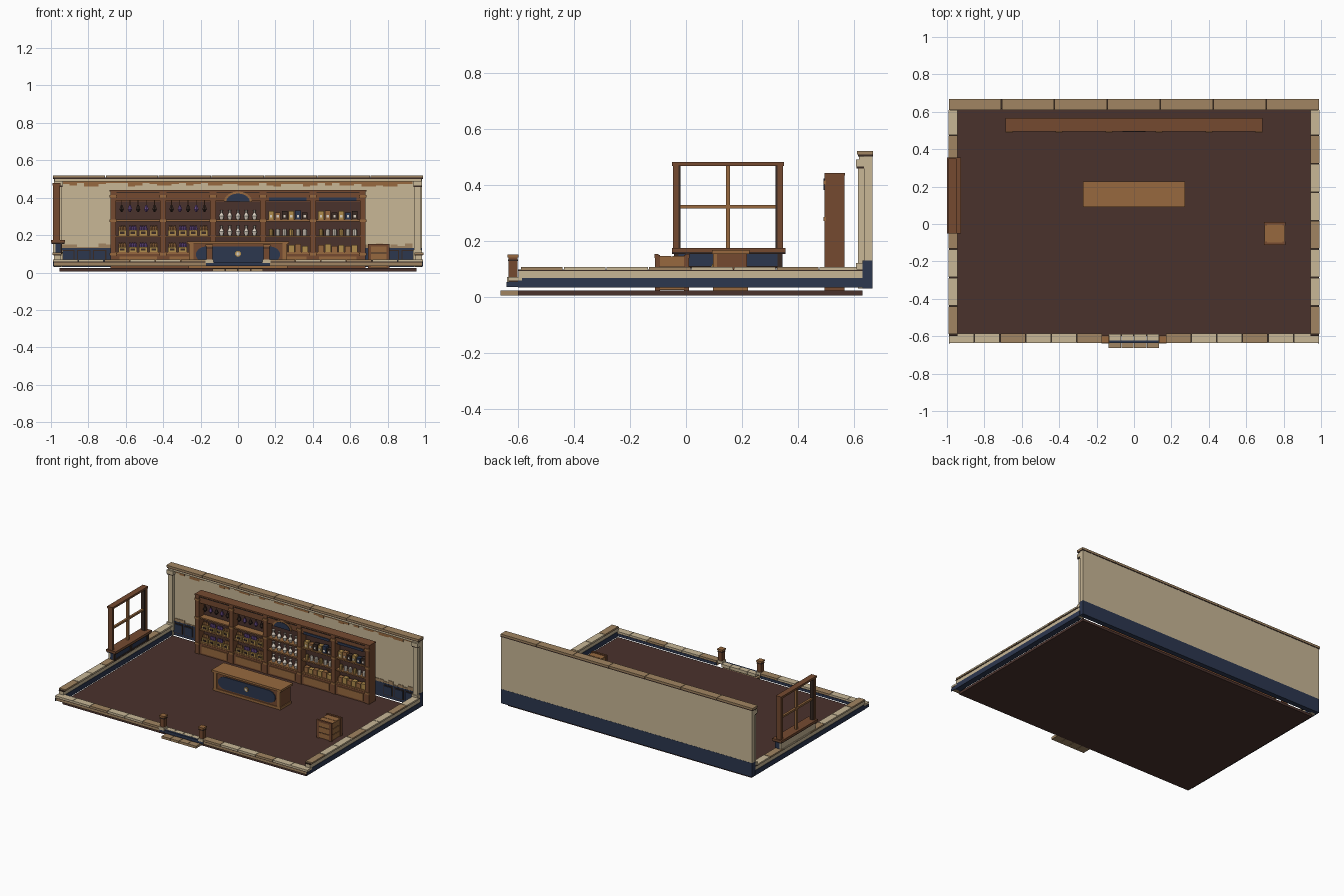
import bpy, bmesh, math, random
from mathutils import Matrix, Vector

random.seed(4)
if "Cube" in bpy.data.objects:
    bpy.data.objects.remove(bpy.data.objects["Cube"])

COLOURS = {
    "floor_brown": "4a322c", "cream_stone": "c8b796", "tan_stone": "a18562",
    "navy_paint": "2c374f", "wood": "754a30", "light_wood": "97693f",
    "dark_trim": "382a24", "white_glaze": "dcd2c4", "purple_herb": "664a86",
    "gold": "b08c4c"}
MATS = {}


def linear(c):
    return c / 12.92 if c <= 0.04045 else ((c + 0.055) / 1.055) ** 2.4


for name, code in COLOURS.items():
    rgba = [linear(int(code[i:i + 2], 16) / 255) for i in (0, 2, 4)] + [1]
    m = bpy.data.materials.new(name)
    m.use_nodes = True
    m.diffuse_color = rgba
    m.node_tree.nodes["Principled BSDF"].inputs["Base Color"].default_value = rgba
    MATS[name] = m
FLOOR, CREAM, TAN, NAVY, WOOD, LIGHT, DARK, WHITE, PURPLE, GOLD = COLOURS


class Part:
    """Collects simple solids into one named object."""

    def __init__(self, name):
        self.name, self.bm, self.mats = name, bmesh.new(), []

    def paint(self, verts, mat):
        if mat not in self.mats:
            self.mats.append(mat)
        for f in {f for v in verts for f in v.link_faces}:
            f.material_index = self.mats.index(mat)

    def box(self, mat, x, y, z):
        size = [b - a for a, b in (x, y, z)]
        mid = Vector([(a + b) / 2 for a, b in (x, y, z)])
        mtx = Matrix.Translation(mid) @ Matrix.Diagonal(size + [1])
        self.paint(bmesh.ops.create_cube(self.bm, size=1, matrix=mtx)["verts"], mat)

    def plate(self, mat, outline, y0, y1):
        # outline in the xz plane, extruded along y
        verts = [self.bm.verts.new((x, y0, z)) for x, z in outline]
        face = self.bm.faces.new(verts)
        ext = bmesh.ops.extrude_face_region(self.bm, geom=[face])["geom"]
        top = [v for v in ext if isinstance(v, bmesh.types.BMVert)]
        bmesh.ops.translate(self.bm, verts=top, vec=(0, y1 - y0, 0))
        self.paint(verts + top, mat)

    def lathe(self, mat, x, y, z, profile, sides=8):
        for (r0, h0), (r1, h1) in zip(profile, profile[1:]):
            mtx = Matrix.Translation((x, y, z + (h0 + h1) / 2))
            geo = bmesh.ops.create_cone(self.bm, cap_ends=True, segments=sides, radius1=r0,
                                        radius2=r1, depth=h1 - h0, matrix=mtx)
            self.paint(geo["verts"], mat)

    def done(self):
        bmesh.ops.recalc_face_normals(self.bm, faces=self.bm.faces)
        mesh = bpy.data.meshes.new(self.name)
        self.bm.to_mesh(mesh)
        self.bm.free()
        for m in self.mats:
            mesh.materials.append(MATS[m])
        bpy.context.collection.objects.link(bpy.data.objects.new(self.name, mesh))


def ellipse(cx, cz, rx, rz, start=0, end=2 * math.pi, n=16):
    return [(cx + rx * math.cos(start + (end - start) * i / n),
             cz + rz * math.sin(start + (end - start) * i / n)) for i in range(n)]


# Floor slab
p = Part("floor")
p.box(FLOOR, (-.955, .955), (-.6, .63), (.005, .023))
p.done()

# Back wall with wainscot, coping, worn plaster and corner pilasters
p = Part("back_wall")
p.box(CREAM, (-.985, .985), (.635, .665), (.13, .505))
p.box(NAVY, (-.985, .985), (.63, .666), (.03, .13))
p.box(DARK, (-.988, .988), (.614, .667), (.5, .507))
for i in range(7):
    x = -.99 + i * .283
    p.box(TAN, (x, x + .28), (.61, .667), (.507, .52))
p.box(CREAM, (-.98, .98), (.618, .636), (.486, .5))
for edge, way, mat in ((.486, -1, LIGHT), (.13, 1, TAN)):
    for i in range(48):
        x = -.94 + i * .039
        h = way * random.choice((.006, .012, .02, .026))
        p.box(mat, (x, x + .039), (.631, .636), sorted((edge, edge + h)))
for s in (-1, 1):
    for i in range(3):
        x = s * (.74 + i * .085)
        p.box(DARK, (x - .036, x + .036), (.626, .632), (.05, .12))
        p.box(NAVY, (x - .03, x + .03), (.622, .632), (.056, .114))
    for w, z in ((.018, (.03, .49)), (.025, (.07, .12)), (.025, (.465, .49))):
        p.box(CREAM, (s * .96 - w, s * .96 + w), (.631 - w, .64), z)
    p.box(DARK, (s * .96 - .022, s * .96 + .022), (.608, .64), (.458, .465))
p.done()

# Low side walls with alternating coping stones
for side, s in (("left", 1), ("right", -1)):
    p = Part(side + "_low_wall")

    def span(a, b):
        return sorted((s * a, s * b))
    p.box(NAVY, span(.947, .988), (-.6, .635), (.032, .067))
    p.box(CREAM, span(.95, .985), (-.598, .635), (.067, .094))
    p.box(DARK, span(.945, .987), (-.6, .63), (.092, .097))
    for i in range(8):
        y = -.588 + i * .152
        mat = TAN if i in (0, 3, 6) else CREAM
        p.box(mat, span(.943, .992), (y, min(y + .148, .61)), (.095, .106))
    p.done()

# Low front wall, open at the entrance, with gate posts
p = Part("front_low_wall")
for s in (-1, 1):
    def span(a, b):
        return sorted((s * a, s * b))
    p.box(TAN, span(.17, .985), (-.632, -.59), (.035, .055))
    p.box(NAVY, span(.984, .988), (-.64, -.588), (.034, .053))
    p.box(DARK, span(.17, .987), (-.634, -.588), (.053, .058))
    for i in range(6):
        x = .17 + i * .137
        mat = TAN if (i in (0, 3)) else CREAM
        p.box(mat, span(x, x + .134), (-.636, -.585), (.058, .07))
    p.box(NAVY, span(.17, .985), (-.592, -.587), (.035, .053))
p.done()
for side, s in (("left", 1), ("right", -1)):
    p = Part(side + "_gate_post")
    for mat, w, z in ((CREAM, .021, (.05, .07)), (WOOD, .016, (.07, .14)),
                      (DARK, .018, (.128, .133)), (LIGHT, .02, (.14, .15))):
        p.box(mat, (s * .153 - w, s * .153 + w), (-.617 - w, -.617 + w), z)
    p.done()

# Entrance steps
p = Part("entrance_steps")
p.box(NAVY, (-.17, .17), (-.636, -.622), (.034, .055))
for i in range(4):
    x = -.135 + i * .068
    p.box(TAN, (x, x + .065), (-.662, -.6), (.005, .022))
    p.box(CREAM, (x, x + .065), (-.622, -.587), (.035, .056))
p.done()

# Window standing on the right wall
p = Part("window")
p.box(NAVY, (-.975, -.945), (-.04, .345), (.1, .155))
p.box(CREAM, (-.988, -.974), (-.04, .345), (.1, .155))
p.box(DARK, (-.946, -.938), (-.03, .335), (.103, .109))
for y in (-.035, .15, .335):
    p.box(DARK, (-.95, -.94), (y - .008, y + .008), (.1, .155))
p.box(DARK, (-.997, -.927), (-.05, .355), (.153, .16))
p.box(WOOD, (-.999, -.925), (-.05, .355), (.16, .173))
for y in (-.036, .336):
    p.box(WOOD, (-.988, -.953), (y - .01, y + .01), (.17, .466))
    inner = y + .012 * (1 if y < 0 else -1)
    p.box(DARK, (-.982, -.958), (inner - .004, inner + .004), (.17, .466))
p.box(WOOD, (-.992, -.95), (-.05, .35), (.466, .48))
p.box(LIGHT, (-.978, -.962), (.143, .157), (.17, .466))
p.box(LIGHT, (-.978, -.962), (-.03, .33), (.314, .327))
p.done()

# Shelf unit: carcass, five bays, posts and headers
p = Part("shelf_unit")
p.box(WOOD, (-.683, .683), (.555, .565), (.023, .437))
p.box(FLOOR, (-.675, .675), (.551, .556), (.1, .38))
p.box(WOOD, (-.683, .683), (.5, .56), (.023, .1))
p.box(WOOD, (-.683, .683), (.5, .56), (.385, .437))
p.box(WOOD, (-.686, .686), (.494, .567), (.433, .442))
for z in (.1, .19, .274):
    p.box(LIGHT, (-.68, .68), (.502, .556), (z, z + .009))
for i in range(6):
    x = -.667 + i * .2668
    p.box(WOOD, (x - .016, x + .016), (.495, .56), (.023, .437))
    for z in (.4, .27, .09):
        p.box(LIGHT, (x - .019, x + .019), (.49, .5), (z, z + .014))
BAYS = [-.534, -.267, 0, .267, .534]
for i, x in enumerate(BAYS):
    p.box(DARK, (x - .115, x + .115), (.496, .502), (.425, .43))
    p.box(LIGHT, (x - .1, x + .1), (.495, .501), (.035, .085))
    if i > 2:
        p.box(NAVY, (x - .1, x + .1), (.495, .501), (.383, .4))
p.plate(LIGHT, ellipse(0, .378, .075, .055, 0, math.pi * 1.06), .494, .5)
p.plate(NAVY, ellipse(0, .38, .062, .042, 0, math.pi * 1.06), .491, .495)
p.done()

# Shelf goods: herbs, pots, vases, boxes and books
VASE = [(.009, 0), (.015, .02), (.006, .036), (.006, .046), (.01, .052)]
JAR = [(.012, 0), (.012, .026), (.009, .033)]
ROWS = (.109, .199, .283)
p = Part("herb_bundles_and_pots")
for bx in BAYS[:2]:
    for i in range(5):
        x = bx - .088 + i * .044
        p.box(WOOD, (x - .002, x + .002), (.517, .521), (.355, .386))
        p.lathe(PURPLE if i % 2 else DARK, x, .52, .323, [(.004, 0), (.014, .015), (.005, .038)], 6)
    for z in ROWS[:2]:
        for i in range(4):
            x = bx - .084 + i * .056
            p.box(GOLD, (x - .022, x + .022), (.505, .54), (z, z + .028))
            p.box(DARK, (x - .012, x + .012), (.502, .506), (z + .008, z + .02))
            for d in (-.013, 0, .013):
                p.lathe(PURPLE if i % 3 else LIGHT, x + d, .522, z + .028,
                        [(.009, 0), (.01, .01), (.004, .024)], 6)
p.done()
p = Part("vases")
for z in ROWS:
    for i in range(5):
        p.lathe(WHITE, BAYS[2] - .088 + i * .044, .525, z, VASE, 10)
p.done()
p = Part("boxes_books_and_jars")
for bx in BAYS[3:]:
    for i in range(6):
        x = bx - .09 + i * .036
        tall = random.choice((.038, .045, .05))
        mat = (GOLD, LIGHT, DARK, GOLD, NAVY, DARK)[i]
        p.box(mat, (x - .015, x + .015), (.508, .54), (ROWS[2], ROWS[2] + tall))
        p.box(WHITE, (x - .006, x + .006), (.505, .509), (ROWS[2] + .012, ROWS[2] + .025))
        p.lathe(WHITE if i % 3 else GOLD, x, .522, ROWS[1], JAR)
        p.box(GOLD if i % 2 else LIGHT, (x - .016, x + .016), (.508, .54),
              (ROWS[0], ROWS[0] + tall * .85))
p.done()

# Counter with painted front panel
p = Part("counter")
p.box(WOOD, (-.26, .26), (.102, .218), (.023, .152))
p.box(LIGHT, (-.272, .272), (.092, .227), (.152, .167))
p.box(LIGHT, (-.265, .265), (.097, .222), (.023, .04))
panel = (ellipse(.165, .096, .06, .044, -math.pi / 2, math.pi / 2)
         + ellipse(-.165, .096, .06, .044, math.pi / 2, math.pi * 1.5))
p.plate(NAVY, panel, .096, .102)
p.plate(GOLD, ellipse(0, .1, .016, .016), .092, .096)
p.plate(WHITE, ellipse(0, .1, .009, .009), .09, .092)
for s in (-1, 1):
    p.box(LIGHT, (s * .25 - .012, s * .25 + .012), (.097, .11), (.023, .152))
p.done()

# Slatted crate
p = Part("crate")
p.box(DARK, (.702, .803), (-.103, .003), (.024, .14))
for i in range(3):
    z = .026 + i * .041
    p.box(LIGHT, (.698, .807), (-.107, .007), (z, z + .036))
for x in (.703, .802):
    for y in (-.102, .002):
        p.box(WOOD, (x - .009, x + .009), (y - .009, y + .009), (.023, .148))
for i in range(2):
    y = -.104 + i * .056
    p.box(LIGHT, (.7, .805), (y, y + .05), (.138, .146))
for y in (-.105, .005):
    p.box(WOOD, (.694, .811), (y - .007, y + .007), (.138, .152))
p.done()
